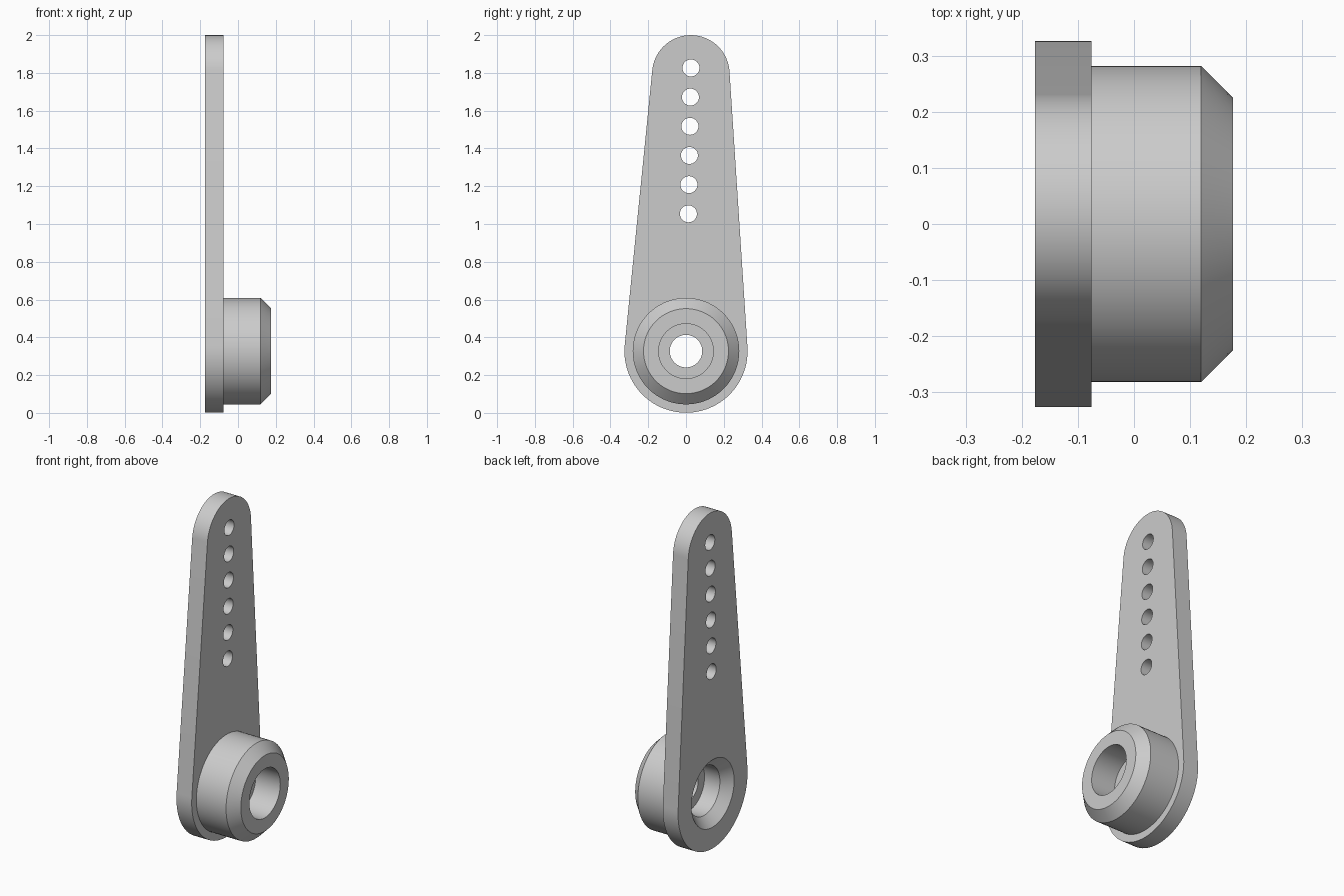
import bpy, bmesh, math
from mathutils import Matrix, Vector

cube = bpy.data.objects.get("Cube")
if cube:
    bpy.data.objects.remove(cube, do_unlink=True)

grey = bpy.data.materials.new("light_grey_plastic")
grey.use_nodes = True
grey.diffuse_color = (0.6, 0.6, 0.6, 1)
grey.node_tree.nodes["Principled BSDF"].inputs["Base Color"].default_value = (0.6, 0.6, 0.6, 1)

X_BACK, X_FACE, X_END = -0.176, -0.076, 0.176   # plate back, plate front, hub end
PIVOT = Vector((0, 0, 0.327))
TILT = math.radians(1.0)                        # arm leans slightly to +y
TIP_DIST, BIG_R, TIP_R = 1.468, 0.326, 0.205


def along_arm(d):
    return PIVOT + Vector((0, math.sin(TILT), math.cos(TILT))) * d


def finish(bm, name):
    bmesh.ops.recalc_face_normals(bm, faces=bm.faces[:])
    mesh = bpy.data.meshes.new(name)
    bm.to_mesh(mesh)
    bm.free()
    mesh.materials.append(grey)
    ob = bpy.data.objects.new(name, mesh)
    bpy.context.collection.objects.link(ob)
    return ob


def lathe(name, profile, center, n=72):
    """Solid turned about the x direction from (x, radius) pairs, capped at both ends."""
    bm = bmesh.new()
    rings = []
    for x, r in profile:
        rings.append([bm.verts.new((x, center.y + r * math.cos(2 * math.pi * i / n),
                                    center.z + r * math.sin(2 * math.pi * i / n)))
                      for i in range(n)])
    for a, b in zip(rings, rings[1:]):
        for i in range(n):
            j = (i + 1) % n
            bm.faces.new((a[i], a[j], b[j], b[i]))
    bm.faces.new(rings[0])
    bm.faces.new(rings[-1])
    return finish(bm, name)


def arm_plate():
    """Tapered arm: two arcs joined by tangent lines, extruded in x."""
    bm = bmesh.new()
    half = math.acos((BIG_R - TIP_R) / TIP_DIST)   # tangent angle from the arm direction
    outline = []
    for d, r, a0, a1 in ((TIP_DIST, TIP_R, -half, half),
                         (0, BIG_R, half, 2 * math.pi - half)):
        steps = 48
        for i in range(steps + 1):
            a = a0 + (a1 - a0) * i / steps + TILT
            c = along_arm(d)
            outline.append(bm.verts.new((X_BACK, c.y + r * math.sin(a), c.z + r * math.cos(a))))
    face = bm.faces.new(outline)
    ext = bmesh.ops.extrude_face_region(bm, geom=[face])
    moved = [v for v in ext["geom"] if isinstance(v, bmesh.types.BMVert)]
    bmesh.ops.translate(bm, verts=moved, vec=(X_FACE - X_BACK, 0, 0))
    return finish(bm, "servo_arm")


def boolean(target, tool, operation):
    tool.hide_render = True
    mod = target.modifiers.new(tool.name, 'BOOLEAN')
    mod.operation, mod.solver, mod.object = operation, 'EXACT', tool


arm = arm_plate()
tools = []

# chamfered hub joined to the plate
tools.append((lathe("hub", [(-0.1, 0.282), (0.119, 0.282), (X_END, 0.225)], PIVOT), 'UNION'))

# bore from the hub end, countersunk bore from the back, screw hole through the web
tools.append((lathe("front_bore", [(0.015, 0.145), (0.25, 0.145)], PIVOT), 'DIFFERENCE'))
tools.append((lathe("back_bore", [(X_BACK - 0.02, 0.22), (X_BACK + 0.055, 0.145), (-0.02, 0.145)],
                    PIVOT), 'DIFFERENCE'))
tools.append((lathe("screw_hole", [(-0.1, 0.086), (0.1, 0.086)], PIVOT), 'DIFFERENCE'))

# row of linkage holes
for i in range(6):
    hole = lathe(f"linkage_hole_{i + 1}", [(-0.3, 0.045), (0, 0.045)],
                 along_arm(0.727 + 0.1545 * i), 32)
    tools.append((hole, 'DIFFERENCE'))

for tool, operation in tools:
    boolean(arm, tool, operation)

# bake the cuts and drop the helpers
bpy.context.view_layer.update()
depsgraph = bpy.context.evaluated_depsgraph_get()
baked = bpy.data.meshes.new_from_object(arm.evaluated_get(depsgraph))
arm.modifiers.clear()
arm.data = baked
for tool, _ in tools:
    bpy.data.objects.remove(tool, do_unlink=True)
baked.materials.clear()
baked.materials.append(grey)
for p in baked.polygons:
    p.material_index = 0

bpy.ops.object.select_all(action='DESELECT')
arm.select_set(True)
bpy.context.view_layer.objects.active = arm
bpy.ops.object.shade_smooth_by_angle(angle=math.radians(30))
